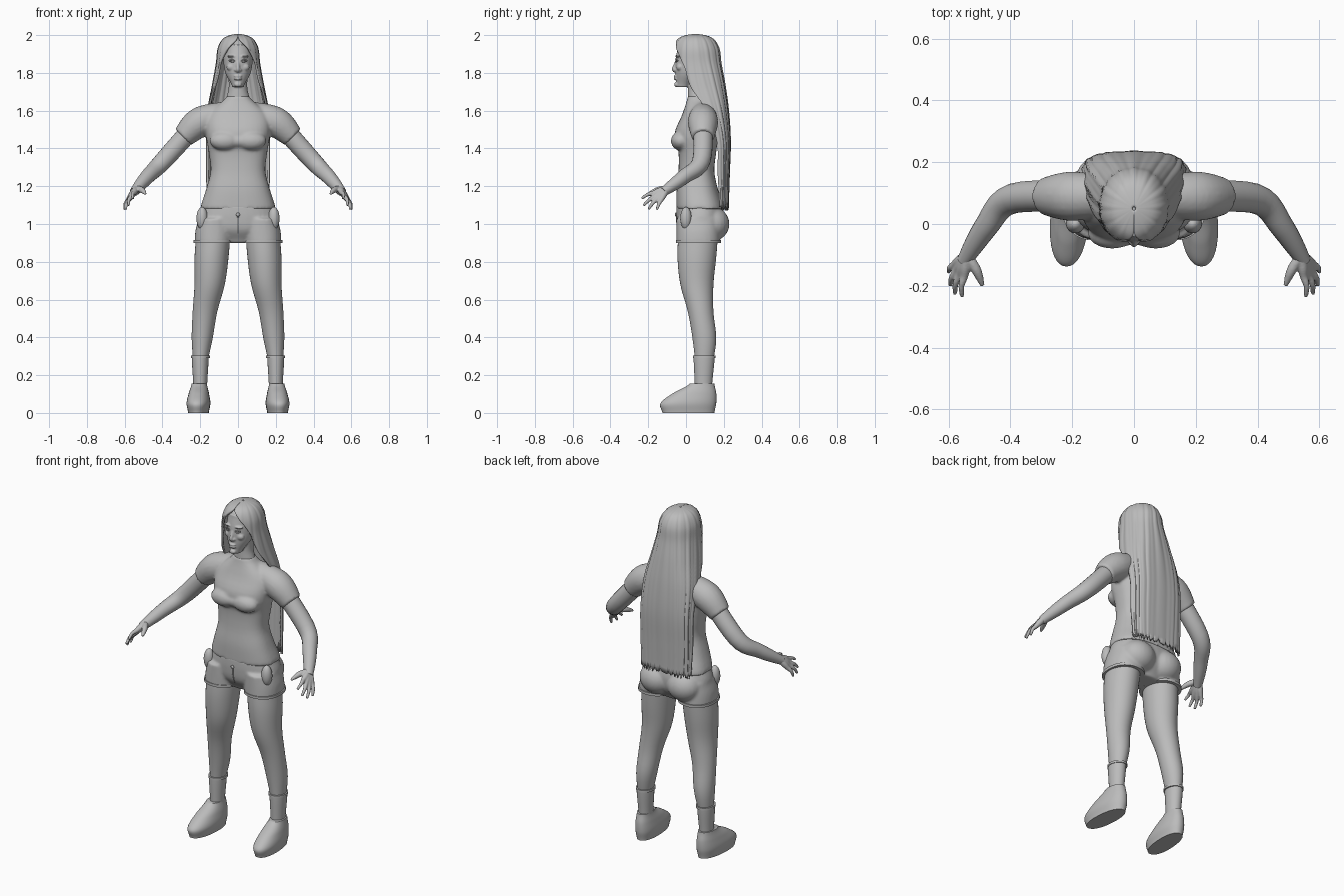
import bpy, bmesh, math
from math import sin, cos, pi, radians
from mathutils import Vector

cube = bpy.data.objects.get("Cube")
if cube:
    bpy.data.objects.remove(cube, do_unlink=True)

shade = (0.5, 0.5, 0.5, 1)
grey = bpy.data.materials.new("plain grey")
grey.use_nodes = True
grey.diffuse_color = shade
grey.node_tree.nodes["Principled BSDF"].inputs["Base Color"].default_value = shade

MIDDLE = (1,)
BOTH = (1, -1)


def along(values, u):
    """Smooth curve through evenly spaced values; a plain number stays constant."""
    if isinstance(values, (int, float)):
        return values
    last = len(values) - 1
    i = min(int(u * last), last - 1)
    f = u * last - i
    before, start, end, after = (values[max(0, min(last, i + k))] for k in (-1, 0, 1, 2))
    enter, leave = (end - before) / 2, (after - start) / 2
    turn = end - start
    return start + enter * f + (turn * 3 - enter * 2 - leave) * f * f + (enter + leave - turn * 2) * f * f * f


def power(value, exponent):
    return math.copysign(abs(value) ** exponent, value)


def skin(bm, rows, closed=True):
    """Bridge rows of points with quads; closed rows also get end caps."""
    rows = [[bm.verts.new(point) for point in row] for row in rows]
    count = len(rows[0])
    for lower, upper in zip(rows, rows[1:]):
        for i in range(count if closed else count - 1):
            j = (i + 1) % count
            bm.faces.new((lower[i], lower[j], upper[j], upper[i]))
    if closed:
        bm.faces.new(rows[0])
        bm.faces.new(rows[-1])


def loft(bm, bottom, top, width, front, back, centre=0, sides=MIDDLE, square=1, splay=0, steps=24, count=36):
    """Upright form whose half width, front, back and centre vary with height."""
    for side in sides:
        rows = []
        for k in range(steps + 1):
            u = k / steps
            near, far = along(front, u), along(back, u)
            row = []
            for i in range(count):
                t = 2 * pi * i / count
                x = along(centre, u) + along(width, u) * power(cos(t), square)
                y = (near + far) / 2 + (far - near) / 2 * power(sin(t), square)
                row.append((side * (x - splay * y), y, bottom + (top - bottom) * u))
            rows.append(row)
        skin(bm, rows)


def tube(bm, points, radius, sides=MIDDLE, steps=16, count=20):
    """Round limb along a smooth path."""
    for side in sides:
        path = [Vector((side * x, y, z)) for x, y, z in points]
        spine = [along(path, k / steps) for k in range(steps + 1)]
        rows = []
        for k, point in enumerate(spine):
            forward = spine[min(k + 1, steps)] - spine[max(k - 1, 0)]
            across = forward.cross(Vector((0, 1, 0.3))).normalized()
            other = forward.normalized().cross(across)
            r = along(radius, k / steps)
            turns = [2 * pi * i / count for i in range(count)]
            rows.append([point + r * (across * cos(t) + other * sin(t)) for t in turns])
        skin(bm, rows)


def ball(bm, centre, radii, sides=MIDDLE):
    for side in sides:
        made = bmesh.ops.create_uvsphere(bm, u_segments=24, v_segments=16, radius=1)
        for v in made["verts"]:
            v.co = Vector(a * r for a, r in zip(v.co, radii)) + Vector(centre)
            v.co.x *= side


def finish(name, bm, voxel=0, thickness=0):
    """Make the object; a voxel size blends its overlapping pieces together."""
    bmesh.ops.recalc_face_normals(bm, faces=bm.faces)
    mesh = bpy.data.meshes.new(name)
    bm.to_mesh(mesh)
    bm.free()
    mesh.materials.append(grey)
    mesh.polygons.foreach_set("use_smooth", [True] * len(mesh.polygons))
    mesh.set_sharp_from_angle(angle=radians(45))
    part = bpy.data.objects.new(name, mesh)
    bpy.context.collection.objects.link(part)
    if thickness:
        solid = part.modifiers.new("thickness", "SOLIDIFY")
        solid.thickness = thickness
        solid.offset = 0
    if voxel:
        blend = part.modifiers.new("blend", "REMESH")
        blend.mode = "VOXEL"
        blend.voxel_size = voxel
        blend.use_smooth_shade = True
        soften = part.modifiers.new("soften", "SMOOTH")
        soften.factor = 0.5
        soften.iterations = 5


# Shirt: torso, bust and short sleeves
bm = bmesh.new()
loft(bm, 1.08, 1.68, width=(.2, .17, .145, .155, .17, .16, .055), front=(-.05, -.05, -.04, -.04, -.06, -.02, .01),
     back=(.2, .17, .15, .16, .17, .16, .11), square=.8)
ball(bm, (.07, -.03, 1.44), (.08, .05, .05), BOTH)
ball(bm, (0, -.02, 1.44), (.1, .05, .04))
tube(bm, [(.06, .09, 1.59), (.2, .09, 1.54), (.29, .09, 1.46)], (.06, .08, .06), BOTH)
finish("shirt", bm, voxel=.008)

# Shorts: hips, seat and two legs
bm = bmesh.new()
loft(bm, .9, 1.1, width=(.1, .2, .21, .19), front=(0, -.04, -.05, -.05), back=(.15, .19, .2, .19), square=.9)
loft(bm, .9, 1.03, width=(.1, .1, .09), front=-.05, back=.18, centre=(.13, .12), sides=BOTH, square=.9)
ball(bm, (.09, .14, 1), (.1, .09, .09), BOTH)
finish("shorts", bm, voxel=.008)

# Shorts trim
bm = bmesh.new()
loft(bm, .9, .915, width=.105, front=-.053, back=.185, centre=.131, sides=BOTH, square=.9, steps=1)
finish("shorts_cuffs", bm)
bm = bmesh.new()
ball(bm, (.19, 0, 1.03), (.03, .03, .06), BOTH)
finish("side_pockets", bm)
bm = bmesh.new()
ball(bm, (0, -.053, 1.05), (.01, .006, .01))
tube(bm, [(0, -.05, 1.04), (0, -.045, .99), (0, -.03, .95)], .004)
finish("button_and_fly", bm)

# Legs
bm = bmesh.new()
loft(bm, .1, .97, width=(.034, .036, .055, .065, .08, .09, .09), front=(.05, .05, .035, .01, -.03, -.045, -.04),
     back=(.13, .14, .16, .145, .145, .16, .17), centre=(.2, .2, .19, .175, .15, .14, .13), sides=BOTH)
finish("legs", bm)

# Socks with a raised rim
bm = bmesh.new()
loft(bm, .13, .3, width=(.036, .045), front=(.047, .04), back=(.137, .152), centre=.2, sides=BOTH)
loft(bm, .29, .303, width=.05, front=.037, back=.156, centre=.198, sides=BOTH, steps=1)
finish("socks", bm)

# Shoes
bm = bmesh.new()
loft(bm, 0, .155, width=(.054, .062, .053, .04), front=(-.125, -.135, -.07, .02), back=(.15, .16, .16, .15),
     centre=.21, sides=BOTH, square=.9, splay=.06)
finish("shoes", bm)

# Arms
bm = bmesh.new()
tube(bm, [(.22, .09, 1.53), (.4, .08, 1.33), (.48, -.01, 1.25), (.55, -.12, 1.17)], (.052, .05, .043, .036, .024), BOTH)
finish("arms", bm)

# Hands: four fingers spread evenly between index and little finger, and a thumb
bm = bmesh.new()
wrist = Vector((.54, -.1, 1.19))
for finger in range(4):
    spread = finger / 3
    longer = Vector((.01, -.02, -.02)) * sin(pi * spread)
    knuckle = Vector((.55, -.17, 1.165)).lerp(Vector((.58, -.13, 1.13)), spread) + longer / 2
    tip = Vector((.556, -.235, 1.135)).lerp(Vector((.6, -.155, 1.075)), spread) + longer
    bend = knuckle.lerp(tip, .5) + Vector((.006, 0, .006))
    tube(bm, [wrist, wrist.lerp(knuckle, .6), knuckle, bend, tip], (.016, .017, .013, .01, .007), BOTH)
tube(bm, [wrist, (.51, -.15, 1.18), (.49, -.2, 1.16)], (.015, .016, .007), BOTH)
finish("hands", bm, voxel=.004)

# Head: skull, face, neck, nose, mouth, chin, brows and cheeks
bm = bmesh.new()
ball(bm, (0, .05, 1.885), (.08, .1, .1))
loft(bm, 1.725, 1.95, width=(.03, .067, .078, .074), front=(-.05, -.056, -.055, -.04), back=(.02, .1, .14, .13))
loft(bm, 1.65, 1.78, width=(.065, .05, .05), front=.01, back=.11)
tube(bm, [(0, -.046, 1.87), (0, -.058, 1.84), (0, -.065, 1.82), (0, -.055, 1.81)], (.008, .012))
ball(bm, (.012, -.056, 1.815), (.009, .01, .008), BOTH)
for lip in (1.782, 1.768):
    ball(bm, (0, -.055, lip), (.022, .011, .006))
ball(bm, (0, -.05, 1.738), (.02, .013, .013))
ball(bm, (.033, -.042, 1.888), (.026, .016, .006), BOTH)
ball(bm, (.035, -.033, 1.83), (.026, .018, .02), BOTH)
finish("head", bm, voxel=.004)

# Eyelids
bm = bmesh.new()
for lid in (1.858, 1.87):
    tube(bm, [(.014, -.05, 1.862), (.03, -.054, lid), (.05, -.042, 1.865)], (.002, .003, .002), BOTH)
finish("eyelids", bm)

# Hair: a rippled shell, closed over the crown, open at the face, ragged at the tips
bm = bmesh.new()
rows = []
levels, strands = 48, 96
for k in range(levels + 1):
    u = k / levels
    width = along((.155, .16, .16, .155, .13, .11, .1, .067, .005), u)
    centre = along((.18, .17, .165, .125, .083, .06, .053, .05, .05), u)
    depth = along((.04, .055, .065, .095, .118, .12, .115, .08, .005), u)
    wrap = radians(min(89, along((0, 0, 0, 5, 25, 35, 60, 88, 89), u)))
    square = along((.7, .7, .8, 1, 1), u)
    row = []
    for i in range(strands + 1):
        t = (pi + 2 * wrap) * i / strands - wrap
        ripple = 1 + .014 * sin(t * 17) + .01 * sin(t * 29)
        ragged = .02 * sin(i * 1.9) * sin(i * .7) * max(0, 1 - u * 9)
        row.append((width * ripple * power(cos(t), square), centre + depth * ripple * power(sin(t), square),
                    1.09 + .91 * sin(u * pi / 2) + ragged))
    rows.append(row)
skin(bm, rows, closed=False)
finish("hair", bm, thickness=.012)
